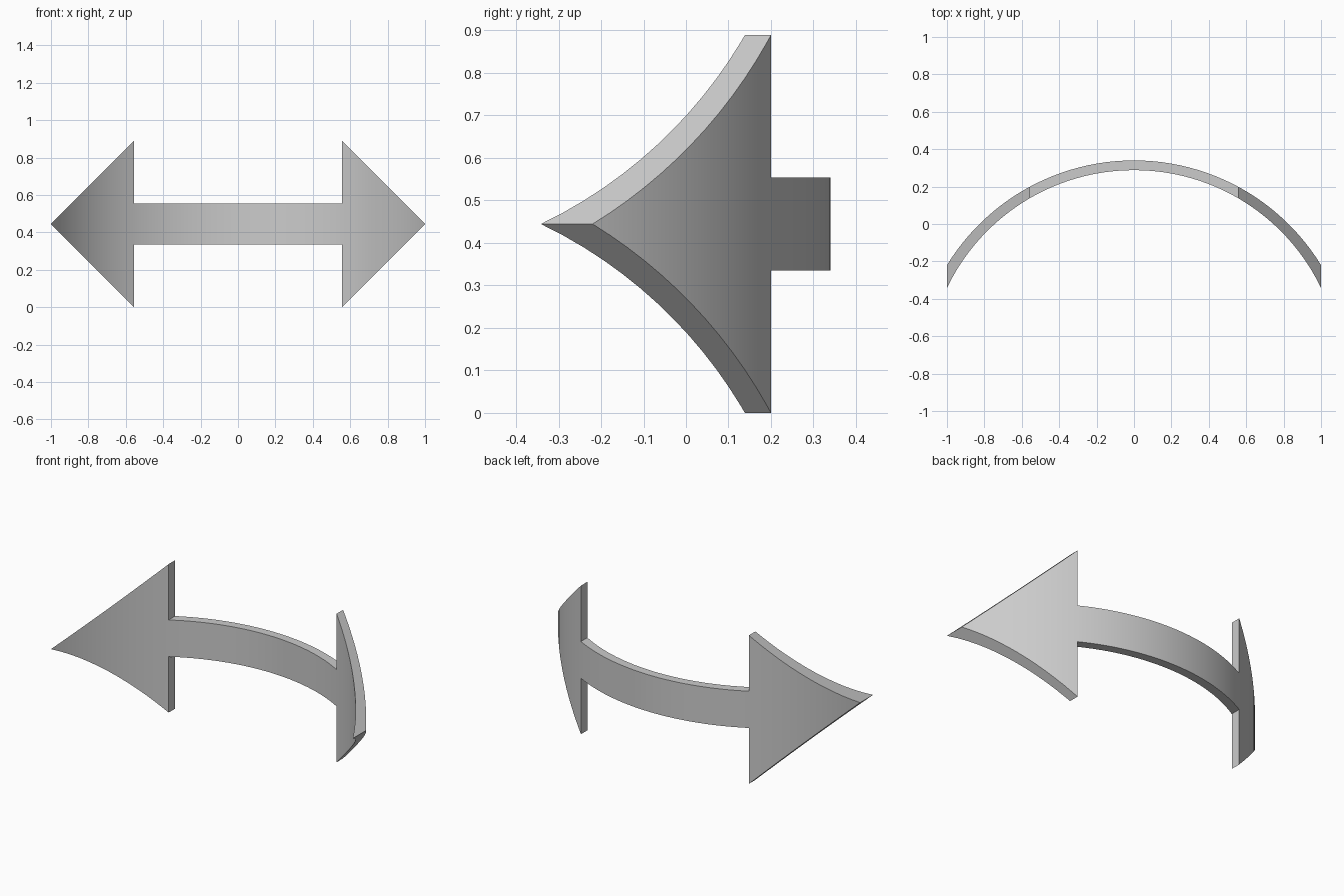
import bpy, bmesh, math

old = bpy.data.objects.get("Cube")
if old:
    bpy.data.objects.remove(old, do_unlink=True)

NECK = 0.556          # x where shaft meets arrowhead
MID = 0.4445          # height of the centre line, also half the head height
SHAFT = 0.11          # half height of the shaft
BACK_R, BACK_TOP = 1.173, 0.34
FRONT_R, FRONT_TOP = 1.109, 0.288
CUTS = 48


def arc(x, radius, top):
    return top - radius + math.sqrt(radius * radius - x * x)


grey = bpy.data.materials.new("plain grey")
grey.use_nodes = True
colour = (0.6, 0.6, 0.6, 1)
grey.diffuse_color = colour
grey.node_tree.nodes["Principled BSDF"].inputs["Base Color"].default_value = colour

# Flat arrow outline: shaft plus a head on each end
bm = bmesh.new()
neck = {}
for side in (-1, 1):
    ring = [bm.verts.new((side * x, 0, MID + h)) for x, h in
            ((1, 0), (NECK, MID), (NECK, SHAFT), (NECK, -SHAFT), (NECK, -MID))]
    bm.faces.new(ring)
    neck[side] = ring[2:4]
bm.faces.new(neck[-1] + neck[1][::-1])
bmesh.ops.recalc_face_normals(bm, faces=bm.faces)

# Slice into columns so the sheet can bend
for i in range(1, CUTS):
    x = math.sin(math.radians(58.5) * (2 * i / CUTS - 1)) / math.sin(math.radians(58.5))
    bmesh.ops.bisect_plane(bm, geom=bm.verts[:] + bm.edges[:] + bm.faces[:],
                           plane_co=(x, 0, 0), plane_no=(1, 0, 0), dist=1e-5)

# Thicken, then bend front and back onto their arcs
extruded = bmesh.ops.extrude_face_region(bm, geom=bm.faces[:], use_keep_orig=True)
back = {v for v in extruded["geom"] if isinstance(v, bmesh.types.BMVert)}
for v in bm.verts:
    if v in back:
        v.co.y = arc(v.co.x, BACK_R, BACK_TOP)
    else:
        v.co.y = arc(v.co.x, FRONT_R, FRONT_TOP)
bmesh.ops.recalc_face_normals(bm, faces=bm.faces)

mesh = bpy.data.meshes.new("curved_double_arrow")
bm.to_mesh(mesh)
bm.free()
mesh.materials.append(grey)
arrow = bpy.data.objects.new("curved_double_arrow", mesh)
bpy.context.collection.objects.link(arrow)

bpy.ops.object.select_all(action="DESELECT")
arrow.select_set(True)
bpy.context.view_layer.objects.active = arrow
bpy.ops.object.shade_smooth_by_angle(angle=math.radians(30))
